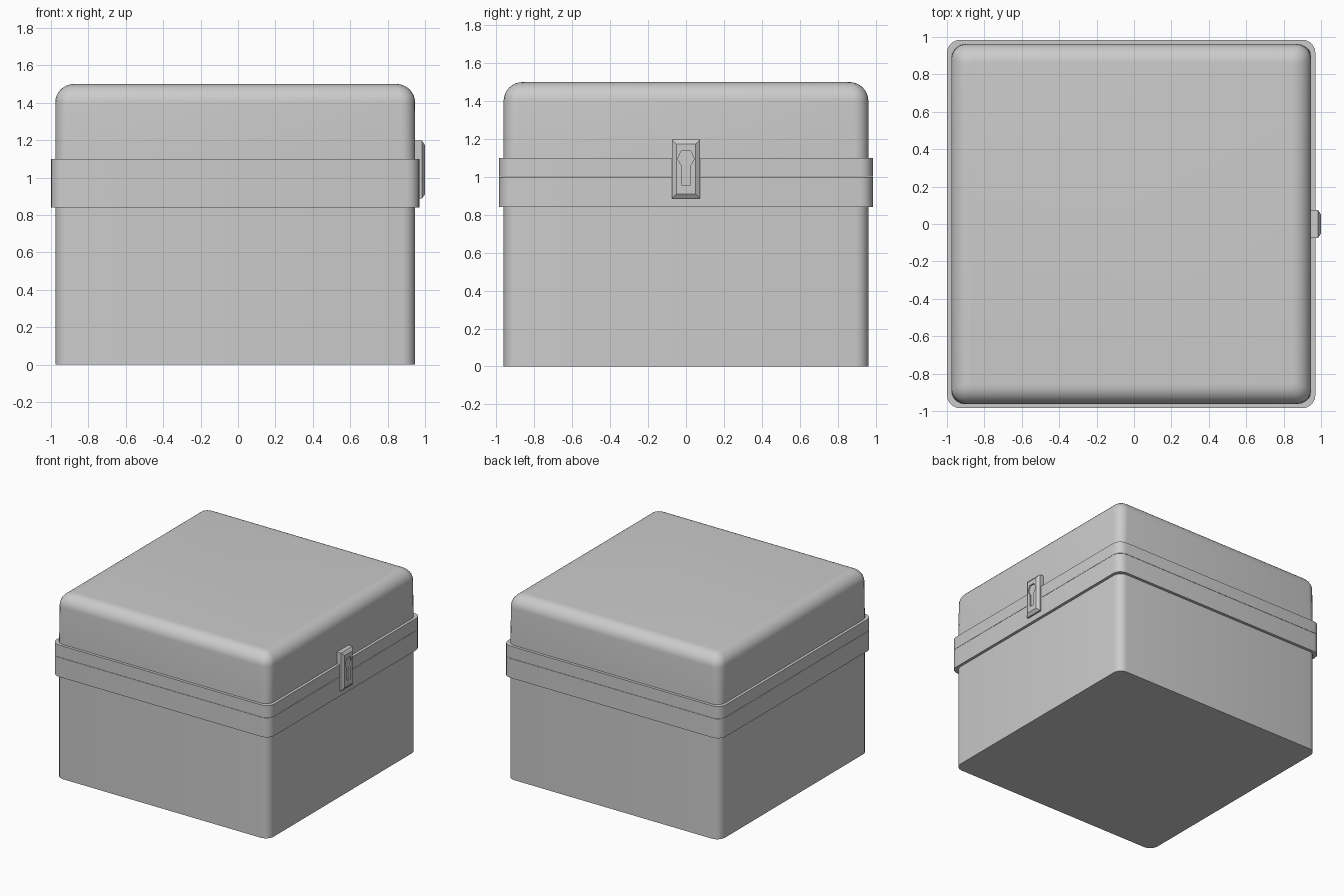
import bpy, bmesh
from math import sin, cos, pi

if "Cube" in bpy.data.objects:
    bpy.data.objects.remove(bpy.data.objects["Cube"])

CX = -0.015          # box centre; the latch takes up the rest of the length
BODY, RIM = 0.962, 0.985
SEAM = 1.0


def rounded_square(half, r, z, n=5):
    pts = []
    for k, (sx, sy) in enumerate([(1, 1), (-1, 1), (-1, -1), (1, -1)]):
        for i in range(n + 1):
            a = (k + i / n) * pi / 2
            pts.append((CX + sx * (half - r) + r * cos(a), sy * (half - r) + r * sin(a), z))
    return pts


def loft(name, rings):
    bm = bmesh.new()
    loops = [[bm.verts.new(p) for p in ring] for ring in rings]
    for a, b in zip(loops, loops[1:]):
        for i in range(len(a)):
            j = (i + 1) % len(a)
            bm.faces.new((a[i], a[j], b[j], b[i]))
    bm.faces.new(loops[0][::-1])
    bm.faces.new(loops[-1])
    bmesh.ops.recalc_face_normals(bm, faces=bm.faces)
    me = bpy.data.meshes.new(name)
    bm.to_mesh(me)
    bm.free()
    ob = bpy.data.objects.new(name, me)
    bpy.context.collection.objects.link(ob)
    return ob


def activate(ob):
    bpy.ops.object.select_all(action='DESELECT')
    ob.select_set(True)
    bpy.context.view_layer.objects.active = ob


# Lower box with its half of the overhanging rim
base = loft("box_base", [rounded_square(h, 0.07, z) for h, z in
                         [(BODY, 0), (BODY, 0.84), (RIM, 0.84), (RIM, SEAM - 0.001)]])

# Lid: rim half, side wall, then a rounded top edge
rings = [rounded_square(h, 0.07, z) for h, z in
         [(RIM, SEAM + 0.001), (RIM, 1.1), (BODY, 1.1)]]
R = 0.1
for i in range(9):
    a = i / 8 * pi / 2
    inset = R * (1 - cos(a))
    rings.append(rounded_square(BODY - inset, 0.08 - 0.6 * inset, 1.5 - R + R * sin(a)))
lid = loft("lid", rings)

for ob in (base, lid):
    activate(ob)
    bpy.ops.object.shade_smooth_by_angle(angle=0.6)


# Latch plate with bevelled face on the right side
def plate(x, inset):
    y, z0, z1 = 0.075 - inset, 0.887 + inset, 1.197 - inset
    return [(x, -y, z0), (x, y, z0), (x, y, z1), (x, -y, z1)]


latch = loft("latch", [plate(0.94, 0), plate(0.983, 0), plate(1.0, 0.024)])

# Keyhole recess cut into the latch
half = [(0.021, 0.955), (0.021, 1.055), (0.044, 1.095), (0.025, 1.137)]
outline = half + [(-y, z) for y, z in reversed(half)]
cutter = loft("keyhole_cutter", [[(x, y, z) for y, z in outline] for x in (0.99, 1.05)])
cutter.hide_render = True
mod = latch.modifiers.new("keyhole", 'BOOLEAN')
mod.operation = 'DIFFERENCE'
mod.solver = 'EXACT'
mod.object = cutter
activate(latch)
bpy.ops.object.modifier_apply(modifier=mod.name)
bpy.data.objects.remove(cutter)
